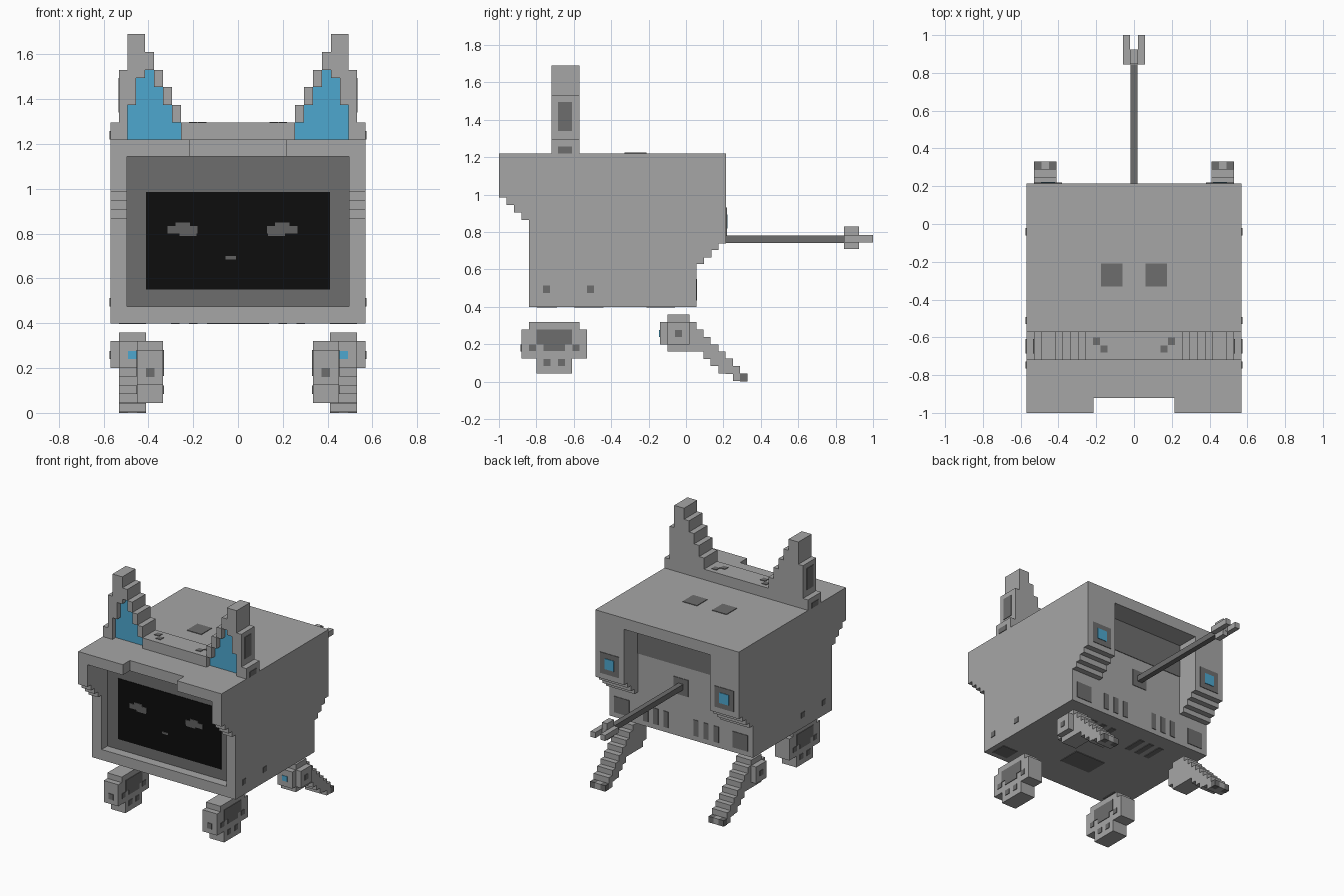
import bpy, bmesh
from mathutils import Vector

if "Cube" in bpy.data.objects:
    bpy.data.objects.remove(bpy.data.objects["Cube"])


def material(name, rgb):
    m = bpy.data.materials.new(name)
    m.diffuse_color = (*rgb, 1)
    m.use_nodes = True
    m.node_tree.nodes["Principled BSDF"].inputs["Base Color"].default_value = m.diffuse_color
    return m


LIGHT = material("light grey", (0.38, 0.38, 0.38))
DARK = material("dark grey", (0.155, 0.155, 0.155))
BLACK = material("screen black", (0.004, 0.004, 0.004))
BLUE = material("glow blue", (0.075, 0.39, 0.62))
EYE = material("eye grey", (0.12, 0.12, 0.12))
T = 0.004  # thickness of painted plates


def finish(name, bm, mat):
    bmesh.ops.recalc_face_normals(bm, faces=bm.faces)
    me = bpy.data.meshes.new(name)
    bm.to_mesh(me)
    bm.free()
    me.materials.append(mat)
    ob = bpy.data.objects.new(name, me)
    bpy.context.collection.objects.link(ob)
    return ob


def boxes(name, mat, items, mirror=False):
    """One object from boxes given as x0, x1, y0, y1, z0, z1."""
    bm = bmesh.new()
    for b in items:
        lo, hi = Vector(b[0::2]), Vector(b[1::2])
        for s in ((1, -1) if mirror else (1,)):
            vs = bmesh.ops.create_cube(bm, size=1)["verts"]
            for v in vs:
                v.co = (lo + hi) / 2 + v.co * (hi - lo)
                v.co.x *= s
    return finish(name, bm, mat)


def steps(name, mat, cols, axis, a, b):
    """Stepped outline from columns (start, end, low, high), extruded a..b along axis."""
    top = [p for c in cols for p in ((c[0], c[3]), (c[1], c[3]))]
    low = [p for c in reversed(cols) for p in ((c[1], c[2]), (c[0], c[2]))]
    pts = []
    for p in top + low:
        if not pts or p != pts[-1]:
            pts.append(p)
    bm = bmesh.new()
    place = (lambda u, w, d: (d, u, w)) if axis == "x" else (lambda u, w, d: (u, d, w))
    face = bm.faces.new([bm.verts.new(place(u, w, a)) for u, w in pts])
    ext = bmesh.ops.extrude_face_region(bm, geom=[face])["geom"]
    move = Vector(place(0, 0, b - a))
    for v in ext:
        if isinstance(v, bmesh.types.BMVert):
            v.co += move
    bmesh.ops.dissolve_limit(bm, angle_limit=0.01, verts=bm.verts, edges=bm.edges)
    return finish(name, bm, mat)


# Body: stepped side profile with screen recess, brow notch and rear recess cut out
body = steps("body", LIGHT, [
    (-1, -.96, .985, 1.22), (-.96, -.92, .945, 1.22), (-.92, -.88, .905, 1.22),
    (-.88, -.84, .865, 1.22), (-.84, .055, .40, 1.22), (.055, .095, .63, 1.22),
    (.095, .135, .665, 1.22), (.135, .175, .705, 1.22), (.175, .215, .74, 1.22)],
    "x", -.57, .57)
for cut in [(-.495, .495, -1.1, -.77, .475, 1.145),
            (-.215, .215, -1.1, -.92, 1.10, 1.3),
            (-.342, .342, .055, .3, .55, 1.14)]:
    cutter = boxes("cutter", LIGHT, [cut])
    cutter.hide_render = True
    mod = body.modifiers.new("cut", "BOOLEAN")
    mod.operation, mod.solver, mod.object = "DIFFERENCE", "EXACT", cutter
    bpy.context.view_layer.objects.active = body
    bpy.ops.object.modifier_apply(modifier=mod.name)
    bpy.data.objects.remove(cutter)

# Screen, its surround, eyes and nose
boxes("screen_surround", DARK, [(-.495, .495, -.77 - T, -.77, .475, 1.145)])
boxes("screen", BLACK, [(-.41, .41, -.77 - 2 * T, -.77 - T, .55, .985)])
eye_y = (-.77 - 3 * T, -.77 - 2 * T)
for side, s in (("left", -1), ("right", 1)):
    parts = [(.155, .29, .80, .835), (.19, .255, .835, .85), (.16, .235, .79, .80)]
    boxes(side + "_eye", EYE, [(*sorted((s * p[0] - .025, s * p[1] - .025)), *eye_y, *p[2:])
                               for p in parts])
boxes("nose", EYE, [(-.055, -.01, *eye_y, .685, .70)])

# Dark panels on the body
boxes("roof_panels", DARK, [(.06, .175, -.33, -.21, 1.22, 1.22 + T)], True)
boxes("side_ports", DARK, [(.57, .57 + T, y, y + .038, .475, .513) for y in (-.765, -.53)], True)
boxes("rear_vents", DARK, [(x - .019, x + .019, .055, .055 + T, .435, .55)
                           for x in (.12, .20, .28)], True)
boxes("rear_corner_panels", DARK, [(.41, .53, .055, .055 + T, .435, .55)], True)
boxes("rear_recess_panel", DARK, [(-.342, .342, .055, .055 + T, .907, 1.14)])
boxes("belly_vents", DARK, [(x - .019, x + .019, -.21, -.06, .40 - T, .40)
                            for x in (.12, .20, .28)], True)
boxes("belly_panels", DARK, [(.41, .53, -.80, -.69, .40 - T, .40),
                             (0, .12, -.60, -.44, .40 - T, .40)], True)

# Rear lights
boxes("rear_light_frames", DARK, [(.38, .53, .215, .215 + T, .78, .93)], True)
boxes("rear_lights", BLUE, [(.418, .493, .215 + T, .215 + 2 * T, .818, .893)], True)

# Tail with mount, rod and pronged tip
boxes("tail_mount", DARK, [(-.058, .058, .055, .055 + T, .70, .82)])
boxes("tail", DARK, [(-.019, .019, .055, .85, .742, .782)])
boxes("tail_tip", LIGHT, [(-.057, .057, .845, .925, .745, .785),
                          (-.02, .02, .846, .924, .71, .83)])
boxes("tail_prongs", LIGHT, [(.02, .057, .925, 1, .745, .785)], True)

# Headband between the ears
boxes("headband", LIGHT, [(-.255, .255, -.72, -.57, 1.22, 1.295)])
boxes("headband_marks", DARK, [(.18, .218, -.64, -.602, 1.295, 1.295 + T),
                               (.14, .178, -.68, -.642, 1.295, 1.295 + T)], True)

# Ears: stepped back, raised rim and blue inner surface
edges = [.255, .295, .335, .375, .415, .455, .493, .53, .57]
tops = [1.375, 1.455, 1.53, 1.61, 1.69, 1.69, 1.53, 1.295]
inner = [1.295, 1.375, 1.455, 1.53, 1.495, 1.375, 1.22, 1.22]
for side, s in (("left", -1), ("right", 1)):
    def ear_cols(low, high):
        cols = [(s * a, s * b, l, h) for a, b, l, h in zip(edges, edges[1:], low, high)]
        return [c for c in cols if c[3] > c[2]]
    base = [1.22] * 8
    steps(side + "_ear", LIGHT, ear_cols(base, tops), "y", -.68, -.57)
    steps(side + "_ear_rim", LIGHT, ear_cols(inner, tops), "y", -.72, -.68)
    steps(side + "_inner_ear", BLUE, ear_cols(base, inner), "y", -.68 - T, -.68)
boxes("ear_side_panels", DARK, [(.53, .53 + T, -.685, -.61, 1.34, 1.495),
                                (.57, .57 + T, -.685, -.61, 1.22, 1.257)], True)

# Legs
front = [(-.88, -.84, .125, .28), (-.84, -.80, .125, .32), (-.80, -.61, .045, .32),
         (-.61, -.57, .125, .32), (-.57, -.53, .125, .28)]
rear = [(-.14, -.10, .20, .32), (-.10, .018, .16, .358), (.018, .056, .16, .32),
        (.056, .093, .16, .278), (.093, .132, .12, .24), (.132, .175, .085, .20),
        (.175, .212, .045, .16), (.212, .25, .04, .123), (.25, .29, .003, .085)]
for side, s in (("left", -1), ("right", 1)):
    steps(side + "_front_foot", LIGHT, front, "x", s * .335, s * .45)
    steps(side + "_rear_leg", LIGHT, rear, "x", s * .41, s * .53)

# Front foot panels on both sides and the toe
marks = [(-.80, -.61, .20, .28), (-.763, -.647, .165, .20), (-.84, -.802, .165, .20),
         (-.608, -.57, .165, .20), (-.763, -.725, .085, .122), (-.685, -.647, .085, .122)]
boxes("front_foot_panels", DARK, [(x, x + T, *m) for x in (.45, .335 - T) for m in marks]
      + [(.372, .41, -.88 - T, -.88, .16, .20)], True)

# Rear leg hubs, lights and toes
boxes("rear_hubs", LIGHT, [(.53, .57, -.10, .018, .20, .32)], True)
boxes("rear_hub_marks", DARK, [(.57, .57 + T, -.06, -.022, .24, .277)], True)
boxes("rear_leg_lights", BLUE, [(.45, .49, -.14 - T, -.14, .24, .277)], True)
boxes("rear_toes", DARK, [(.41, .45, .29, .33, 0, .043), (.49, .53, .29, .33, 0, .043)], True)
boxes("rear_toe_middle", LIGHT, [(.45, .49, .29, .33, 0, .043)], True)
